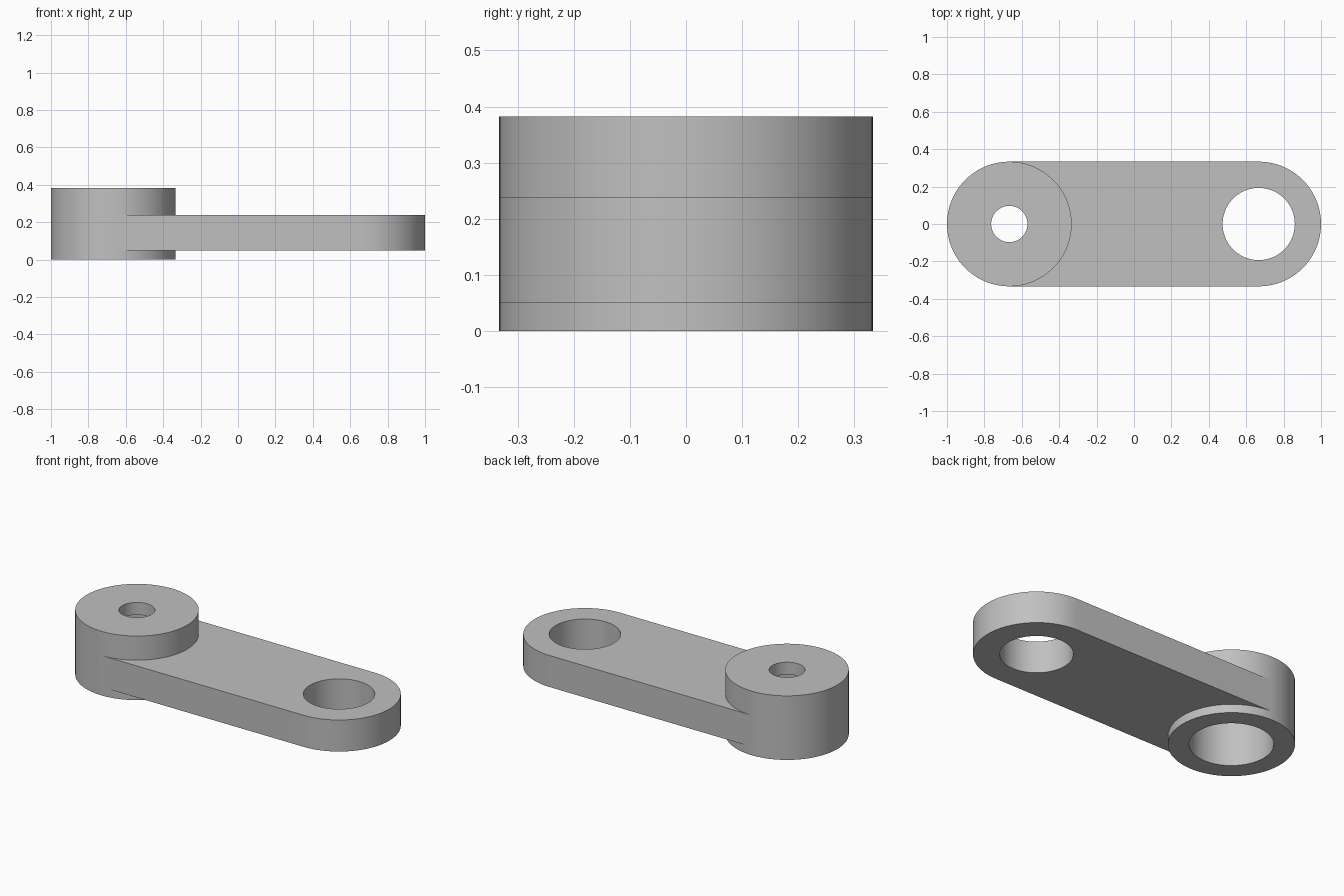
import bpy, bmesh, math

R = 1 / 3              # outer radius of both ends
PIN_X, EYE_X = -2 / 3, 2 / 3
PLATE_Z = (0.05, 0.238)
BOSS_Z = (0.0, 0.382)
SEGMENTS = 96

cube = bpy.data.objects.get("Cube")
if cube:
    bpy.data.objects.remove(cube, do_unlink=True)

grey = bpy.data.materials.new("plain grey")
grey.use_nodes = True
colour = (0.53, 0.53, 0.53, 1)
grey.diffuse_color = colour
grey.node_tree.nodes["Principled BSDF"].inputs["Base Color"].default_value = colour


def arc(x, radius, start, end, steps):
    return [(x + radius * math.cos(start + (end - start) * i / steps),
             radius * math.sin(start + (end - start) * i / steps))
            for i in range(steps + 1)]


def extrude(name, outline, bottom, top):
    """Solid prism from a flat outline."""
    bm = bmesh.new()
    face = bm.faces.new([bm.verts.new((x, y, bottom)) for x, y in outline])
    moved = bmesh.ops.extrude_face_region(bm, geom=[face])["geom"]
    bmesh.ops.translate(bm, vec=(0, 0, top - bottom),
                        verts=[v for v in moved if isinstance(v, bmesh.types.BMVert)])
    bmesh.ops.recalc_face_normals(bm, faces=bm.faces)
    mesh = bpy.data.meshes.new(name)
    bm.to_mesh(mesh)
    bm.free()
    mesh.materials.append(grey)
    obj = bpy.data.objects.new(name, mesh)
    bpy.context.collection.objects.link(obj)
    return obj


def cylinder(name, x, radius, bottom, top):
    return extrude(name, arc(x, radius, 0, math.tau, SEGMENTS)[:-1], bottom, top)


def cut(obj, cutter):
    """Apply a boolean cut, then drop the cutter."""
    mod = obj.modifiers.new("hole", "BOOLEAN")
    mod.operation = "DIFFERENCE"
    mod.solver = "EXACT"
    mod.object = cutter
    bpy.context.view_layer.objects.active = obj
    bpy.ops.object.modifier_apply(modifier=mod.name)
    bpy.data.objects.remove(cutter, do_unlink=True)


# Arm plate: round free end, hollow end that wraps the boss
half = math.pi / 2
outline = (arc(EYE_X, R, -half, half, SEGMENTS // 2)
           + arc(PIN_X, R, half, -half, SEGMENTS // 2))
arm = extrude("arm_plate", outline, *PLATE_Z)
cut(arm, cylinder("eye_cutter", EYE_X, 0.193, -0.1, 0.5))

# Boss: small hole through the top, wide bore from below
boss = cylinder("pivot_boss", PIN_X, R, *BOSS_Z)
cut(boss, cylinder("bore_cutter", PIN_X, 0.222, -0.1, 0.308))
cut(boss, cylinder("pin_cutter", PIN_X, 0.097, 0.2, 0.5))

# Smooth round walls, crisp rims
for obj in (arm, boss):
    bpy.ops.object.select_all(action="DESELECT")
    obj.select_set(True)
    bpy.context.view_layer.objects.active = obj
    bpy.ops.object.shade_smooth_by_angle(angle=math.radians(30))
